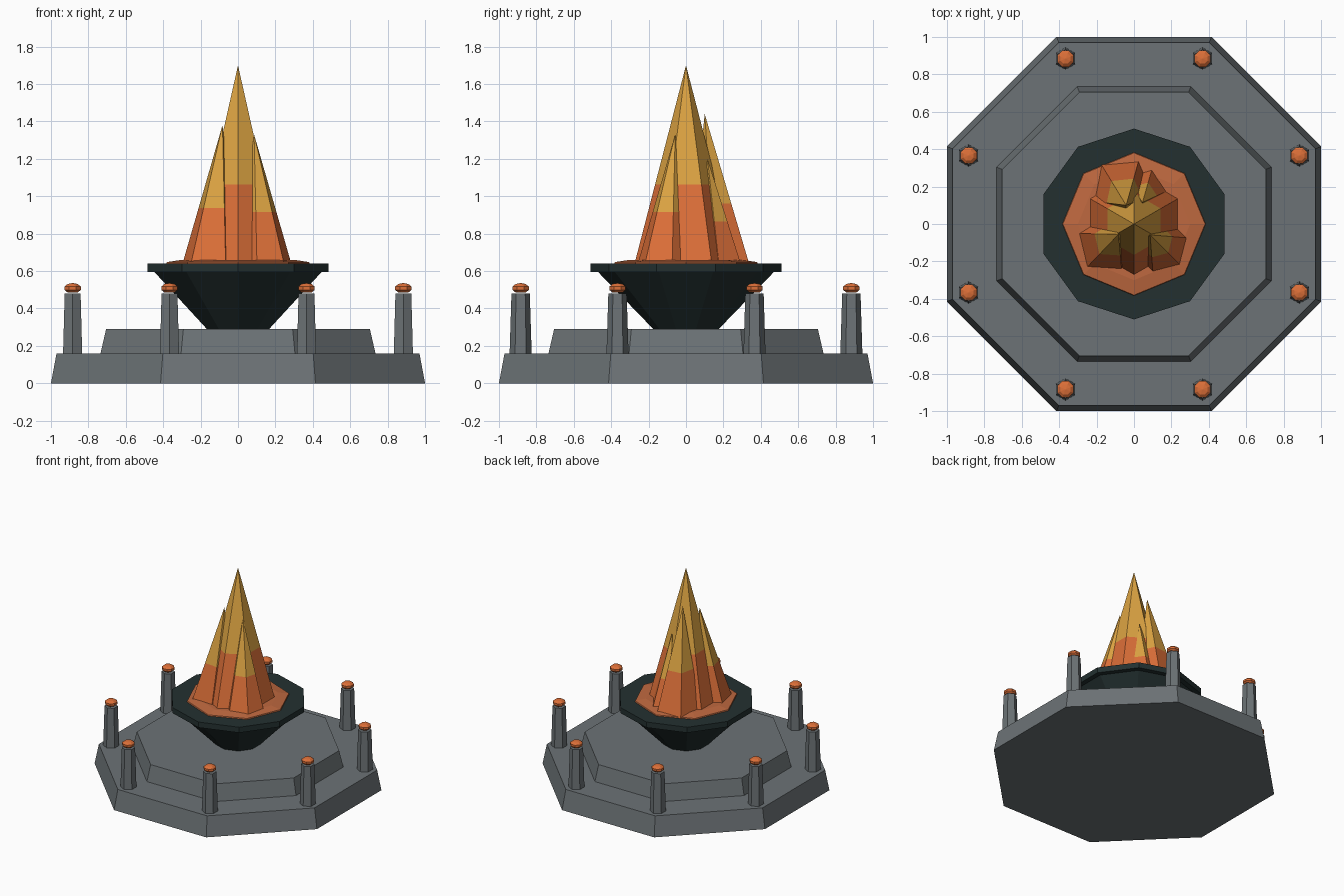
import bpy, bmesh, math

if "Cube" in bpy.data.objects:
    bpy.data.objects.remove(bpy.data.objects["Cube"])


def material(name, rgb):
    m = bpy.data.materials.new(name)
    m.diffuse_color = (*rgb, 1)
    m.use_nodes = True
    m.node_tree.nodes["Principled BSDF"].inputs["Base Color"].default_value = m.diffuse_color
    return m


STONE = material("grey stone", (0.15, 0.17, 0.18))
IRON = material("dark iron", (0.017, 0.03, 0.03))
ORANGE = material("flame orange", (0.72, 0.16, 0.04))
YELLOW = material("flame yellow", (0.72, 0.37, 0.055))
EMBER = material("ember orange", (0.52, 0.14, 0.05))


def loft(name, sides, phase, rings, mats, split_z=None):
    """Stack of polygon rings (x, y, z, radius); radius 0 makes a point.
    Faces above split_z take the second material."""
    bm = bmesh.new()
    levels = []
    for x, y, z, r in rings:
        if r == 0:
            levels.append([bm.verts.new((x, y, z))] * sides)
            continue
        angles = [math.radians(phase + 360 * i / sides) for i in range(sides)]
        levels.append([bm.verts.new((x + r * math.cos(a), y + r * math.sin(a), z)) for a in angles])
    for low, high in zip(levels, levels[1:]):
        for i in range(sides):
            j = (i + 1) % sides
            corners = [low[i], low[j], high[j], high[i]]
            bm.faces.new(list(dict.fromkeys(corners)))
    bm.faces.new(levels[0][::-1])
    if rings[-1][3] > 0:
        bm.faces.new(levels[-1])
    bmesh.ops.recalc_face_normals(bm, faces=bm.faces)
    if split_z is not None:
        for f in bm.faces:
            f.material_index = int(f.calc_center_median().z > split_z)
    mesh = bpy.data.meshes.new(name)
    bm.to_mesh(mesh)
    bm.free()
    for m in mats:
        mesh.materials.append(m)
    ob = bpy.data.objects.new(name, mesh)
    bpy.context.collection.objects.link(ob)
    return ob


# Octagonal stone steps (sizes are flat-to-flat half widths)
K = 1 / math.cos(math.pi / 8)
loft("lower_step", 8, 22.5, [(0, 0, 0, K), (0, 0, 0.16, 0.97 * K)], [STONE])
loft("upper_step", 8, 22.5, [(0, 0, 0.16, 0.735 * K), (0, 0, 0.29, 0.705 * K)], [STONE])

# Iron bowl, rim and ember bed
loft("bowl", 10, 90, [(0, 0, 0.29, 0.175), (0, 0, 0.60, 0.475)], [IRON])
loft("bowl_rim", 10, 90, [(0, 0, 0.595, 0.51), (0, 0, 0.64, 0.51)], [IRON])
loft("ember_bed", 8, 0, [(0, 0, 0.635, 0.385), (0, 0, 0.648, 0.38), (0, 0, 0.66, 0.30)], [EMBER])


# Flames: pointed cones, orange for the lowest 40 percent, yellow above
def flame(name, sides, phase, base, r, tip):
    z0, t = 0.64, 0.4
    mid = [base[i] + (tip[i] - base[i]) * t for i in (0, 1)]
    zm = z0 + (tip[2] - z0) * t
    loft(name, sides, phase,
         [(*base, z0, r), (*mid, zm, r * (1 - t)), (*tip, 0)], [ORANGE, YELLOW], zm)


flame("main_flame", 6, 90, (0, 0), 0.275, (0, 0, 1.70))
flame("left_flame", 5, 158, (-0.15, -0.11), 0.158, (-0.083, -0.055, 1.38))
flame("right_flame", 6, 15, (0.14, -0.113), 0.15, (0.086, -0.058, 1.33))
flame("back_flame", 5, 60, (-0.06, 0.19), 0.17, (-0.042, 0.10, 1.44))
flame("small_back_flame", 5, 70, (0.055, 0.18), 0.12, (0.045, 0.115, 1.20))

# Ring of posts, each with a flattened ember on top
for k in range(8):
    a = math.radians(22.5 + 45 * k)
    x, y = 0.957 * math.cos(a), 0.957 * math.sin(a)
    loft(f"post_{k + 1}", 6, 90, [(x, y, 0.16, 0.059), (x, y, 0.48, 0.049)], [STONE])
    dome = [(x, y, 0.508 + 0.028 * math.sin(math.radians(e)),
             0.05 * math.cos(math.radians(e)) if abs(e) < 90 else 0)
            for e in (-54, -18, 18, 54, 90)]
    loft(f"post_ember_{k + 1}", 8, 22.5, dome, [ORANGE])
